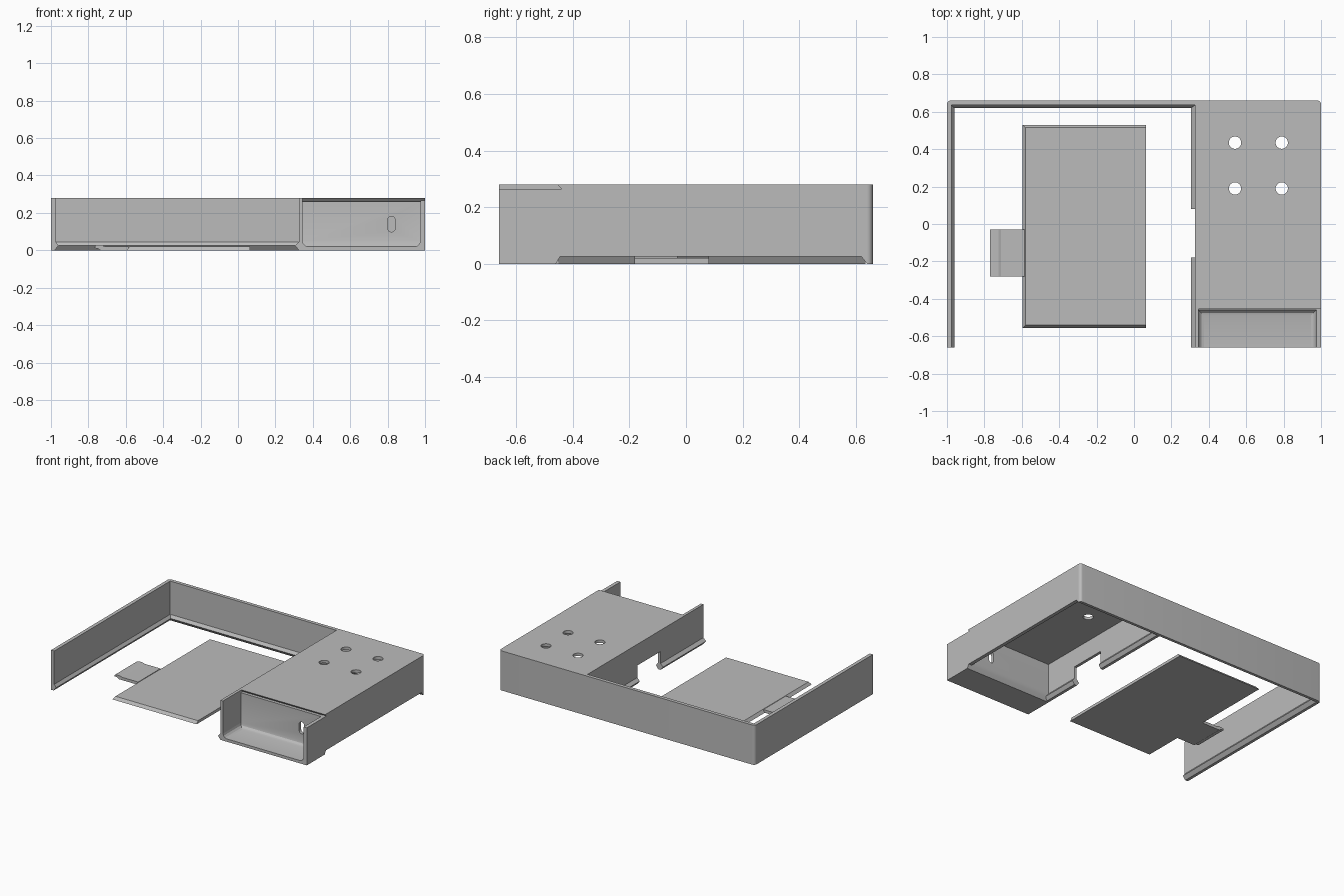
import bpy, bmesh
from math import pi, cos, sin
from mathutils import Vector

old = bpy.data.objects.get("Cube")
if old:
    bpy.data.objects.remove(old, do_unlink=True)

grey = bpy.data.materials.new("plain_grey")
grey.use_nodes = True
colour = (0.5, 0.5, 0.5, 1)
grey.diffuse_color = colour
grey.node_tree.nodes["Principled BSDF"].inputs["Base Color"].default_value = colour

H = 0.28        # case height
Y = 0.66        # half depth
SLOT = 0.025    # height of the sliding-lid groove


def prism(name, profile, axis, start, end):
    """Extrude a 2D profile along an axis: x takes (y, z), y takes (x, z), z takes (x, y)."""
    place = {"x": lambda a, b, t: (t, a, b),
             "y": lambda a, b, t: (a, t, b),
             "z": lambda a, b, t: (a, b, t)}[axis]
    bm = bmesh.new()
    face = bm.faces.new([bm.verts.new(place(a, b, start)) for a, b in profile])
    ext = bmesh.ops.extrude_face_region(bm, geom=[face])
    moved = [g for g in ext["geom"] if isinstance(g, bmesh.types.BMVert)]
    shift = Vector(place(0, 0, end - start))
    bmesh.ops.translate(bm, verts=moved, vec=shift)
    bmesh.ops.recalc_face_normals(bm, faces=bm.faces)
    mesh = bpy.data.meshes.new(name)
    bm.to_mesh(mesh)
    bm.free()
    mesh.materials.append(grey)
    obj = bpy.data.objects.new(name, mesh)
    bpy.context.collection.objects.link(obj)
    return obj


def rect(x0, x1, y0, y1):
    return [(x0, y0), (x1, y0), (x1, y1), (x0, y1)]


def capsule(cx, cy, r, half=0, n=24):
    return [(cx + r * cos(2 * pi * (i + .5) / n),
             cy + r * sin(2 * pi * (i + .5) / n) + (half if i < n / 2 else -half)) for i in range(n)]


def cut(obj, cutter):
    mod = obj.modifiers.new("cut", "BOOLEAN")
    mod.operation = "DIFFERENCE"
    mod.solver = "EXACT"
    mod.object = cutter
    bpy.context.view_layer.objects.active = obj
    bpy.ops.object.modifier_apply(modifier=mod.name)
    bpy.data.objects.remove(cutter, do_unlink=True)


def lipped_wall(outer, sign):
    """Thin wall section with a dovetail lip along the bottom inside."""
    steps = [(0, 0), (0, H), (.025, H), (.025, .045), (.04, SLOT), (.02, 0)]
    return [(outer + sign * d, z) for d, z in steps]


# Outer walls
back = prism("back_wall", lipped_wall(Y, -1), "x", -1, 1)
bm = bmesh.new()
bm.from_mesh(back.data)
corners = [e for e in bm.edges if all(v.co.y > Y - .001 for v in e.verts)
           and abs(e.verts[0].co.z - e.verts[1].co.z) > .1]
bmesh.ops.bevel(bm, geom=corners, offset=.02, segments=6, profile=.5, affect="EDGES")
bm.to_mesh(back.data)
bm.free()

prism("side_wall", lipped_wall(-1, 1), "y", -Y, Y - .025)

right_profile = [(-Y, 0), (-.46, 0), (-.445, SLOT), (.635, SLOT), (.635, H),
                 (-.455, H), (-.44, .265), (-Y, .265)]
prism("compartment_outer_wall", right_profile, "x", .975, 1)

# Dividing wall, with a notch for the lid tab
left_side = [(.345, H), (.325, H), (.325, .045), (.305, SLOT), (.325, 0), (.345, 0)]
prism("divider_front", left_side, "y", -Y, -.45)
divider = prism("divider_back", left_side + [(.36, SLOT), (.345, .045)], "y", -.45, .635)
cut(divider, prism("notch_cutter", rect(-.18, .08, -.1, .13), "x", .2, .5))

# Roof with four screw holes and an undercut front edge
roof = prism("compartment_roof", [(-.455, H), (.635, H), (.635, .26), (-.436, .26)], "x", .345, .975)
for x in (.54, .79):
    for y in (.19, .435):
        cut(roof, prism("hole_cutter", capsule(x, y, .033), "z", .2, .4))

# Front tray: floor and back panel in one filleted section
tray_profile = [(-Y, 0), (-.46, 0), (-.445, SLOT), (-.437, .045), (-.437, .262), (-.46, .262),
                (-.46, .05), (-.464, .035), (-.475, .024), (-.49, .02), (-Y, .02)]
tray = prism("front_tray", tray_profile, "x", .345, .975)
cut(tray, prism("cable_cutter", capsule(.82, .14, .02, .022), "y", -.6, -.3))
for name, x, s in (("tray_fillet_inner", .345, 1), ("tray_fillet_outer", .975, -1)):
    curve = [(0, .02), (0, .05), (.004, .035), (.015, .024), (.03, .02)]
    prism(name, [(x + s * a, z) for a, z in curve], "y", -Y, -.46)

# Sliding lid: bevelled plate and snap tab
lid = prism("sliding_lid", rect(-.595, .065, -.555, .53), "z", 0, .02)
for v in lid.data.vertices:
    if v.co.z > .01:
        v.co.y += .015 if v.co.y < 0 else -.015
        if v.co.x < 0:
            v.co.x += .015
tab_profile = [(-.585, 0), (-.585, .02), (-.71, .02), (-.725, .026), (-.755, .026),
               (-.77, .02), (-.77, .012), (-.75, .01), (-.735, 0)]
prism("lid_tab", tab_profile, "y", -.28, -.03)

for obj in (back, roof, tray):
    bpy.ops.object.select_all(action="DESELECT")
    obj.select_set(True)
    bpy.context.view_layer.objects.active = obj
    bpy.ops.object.shade_smooth_by_angle()
